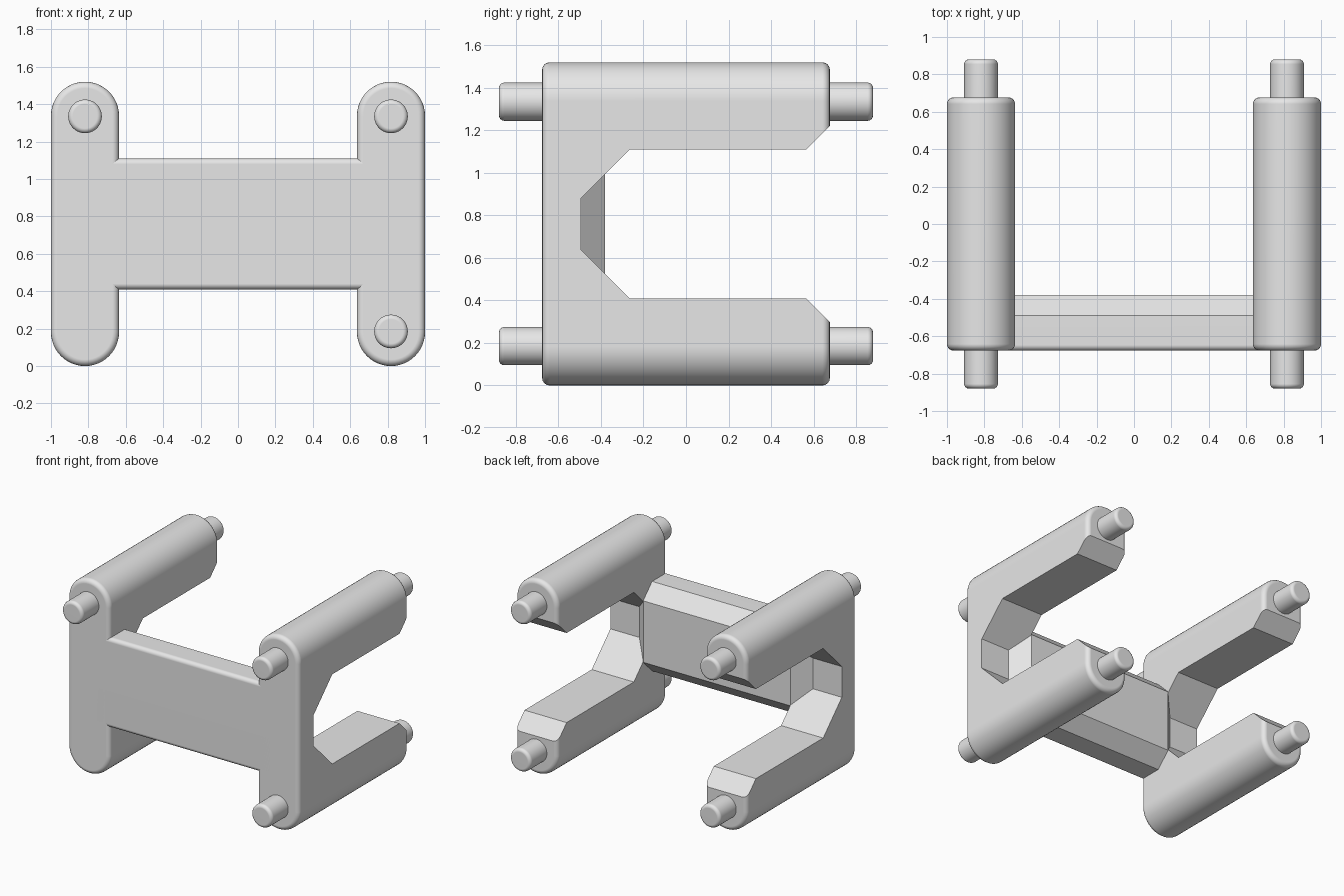
import bpy, bmesh
from math import sin, cos, pi
from mathutils import Vector, Matrix

cube = bpy.data.objects.get("Cube")
if cube:
    bpy.data.objects.remove(cube, do_unlink=True)

# Single grey material
grey = bpy.data.materials.new("plain_grey")
grey.use_nodes = True
grey.diffuse_color = (0.8, 0.8, 0.8, 1)
bsdf = next(n for n in grey.node_tree.nodes if n.type == 'BSDF_PRINCIPLED')
bsdf.inputs["Base Color"].default_value = grey.diffuse_color

HALF_Y = 0.677            # half depth of the arms
ARM_X, ARM_R = 0.818, 0.182
HEIGHT = 1.52
PIN_Z = (0.185, 1.335)


def prism(points, sweep):
    """Closed polygon swept along a vector into a solid bmesh."""
    bm = bmesh.new()
    face = bm.faces.new([bm.verts.new(p) for p in points])
    out = bmesh.ops.extrude_face_region(bm, geom=[face])
    moved = [g for g in out["geom"] if isinstance(g, bmesh.types.BMVert)]
    bmesh.ops.translate(bm, vec=sweep, verts=moved)
    bmesh.ops.recalc_face_normals(bm, faces=bm.faces)
    return bm


def round_edges(bm, test, width):
    edges = [e for e in bm.edges if test(e.verts[0].co) and test(e.verts[1].co)]
    bmesh.ops.bevel(bm, geom=edges, offset=width, segments=4, profile=0.5,
                    affect='EDGES', clamp_overlap=True)


def make(name, bm):
    bmesh.ops.recalc_face_normals(bm, faces=bm.faces)
    mesh = bpy.data.meshes.new(name)
    bm.to_mesh(mesh)
    bm.free()
    mesh.materials.append(grey)
    ob = bpy.data.objects.new(name, mesh)
    bpy.context.collection.objects.link(ob)
    return ob


def activate(ob):
    bpy.ops.object.select_all(action='DESELECT')
    ob.select_set(True)
    bpy.context.view_layer.objects.active = ob


def smooth(ob):
    activate(ob)
    bpy.ops.object.shade_smooth_by_angle(angle=0.6)
    wn = ob.modifiers.new("flat_faces", 'WEIGHTED_NORMAL')
    wn.keep_sharp = True


# Cutter for the C-shaped opening, swept across both arms
opening = [(0.765, 1.31), (0.565, 1.11), (-0.265, 1.11), (-0.495, 0.88),
           (-0.495, 0.64), (-0.265, 0.41), (0.565, 0.41), (0.765, 0.21)]
cutter = make("opening_cutter", prism([(-1.2, y, z) for y, z in opening],
                                      Vector((2.4, 0, 0))))
cutter.hide_render = True

# Arms: rounded slab outline with softened front and back rims
for side, label in ((1, "left"), (-1, "right")):
    outline = []
    steps = 24
    for centre, start in ((HEIGHT - ARM_R, 0), (ARM_R, pi)):
        for i in range(steps + 1):
            a = start + pi * i / steps
            outline.append((side * ARM_X + ARM_R * cos(a), -HALF_Y,
                            centre + ARM_R * sin(a)))
    bm = prism(outline, Vector((0, 2 * HALF_Y, 0)))
    for rim in (-HALF_Y, HALF_Y):
        round_edges(bm, lambda co: abs(co.y - rim) < 1e-4, 0.035)
    arm = make(label + "_arm", bm)
    activate(arm)
    cut = arm.modifiers.new("opening", 'BOOLEAN')
    cut.operation, cut.solver, cut.object = 'DIFFERENCE', 'EXACT', cutter
    bpy.ops.object.modifier_apply(modifier=cut.name)
    smooth(arm)
bpy.data.objects.remove(cutter, do_unlink=True)

# Crossbar: chamfered rear, softened front edges, mitred ends
section = [(-HALF_Y, 0.41), (-HALF_Y, 1.11), (-0.49, 1.11),
           (-0.38, 1.0), (-0.38, 0.52), (-0.49, 0.41)]
END = 0.75
bm = prism([(-END, y, z) for y, z in section], Vector((2 * END, 0, 0)))
for z in (0.41, 1.11):
    round_edges(bm, lambda co: abs(co.y + HALF_Y) < 1e-4 and abs(co.z - z) < 1e-4, 0.03)
for side in (1, -1):
    geom = bm.verts[:] + bm.edges[:] + bm.faces[:]
    bmesh.ops.bisect_plane(bm, geom=geom, plane_co=(side * 0.635, -0.38, 0),
                           plane_no=(side, 1, 0), clear_outer=True)
    rim = [e for e in bm.edges if e.is_boundary]
    bmesh.ops.holes_fill(bm, edges=rim, sides=0)
smooth(make("crossbar", bm))

# Pins: all four at the back, three at the front
for side, label in ((1, "left"), (-1, "right")):
    for z, level in zip(PIN_Z, ("lower", "upper")):
        for end, where in ((-1, "front"), (1, "back")):
            if (label, level, where) == ("right", "lower", "front"):
                continue
            bm = bmesh.new()
            length = 0.26
            spin = Matrix.Rotation(-end * pi / 2, 4, 'X')
            bmesh.ops.create_cone(bm, cap_ends=True, segments=40, radius1=0.09,
                                  radius2=0.09, depth=length)
            round_edges(bm, lambda co: co.z > 0.1, 0.025)
            place = Matrix.Translation((side * ARM_X, end * (0.88 - length / 2), z))
            bmesh.ops.transform(bm, matrix=place @ spin, verts=bm.verts)
            smooth(make("_".join((label, level, where, "pin")), bm))
